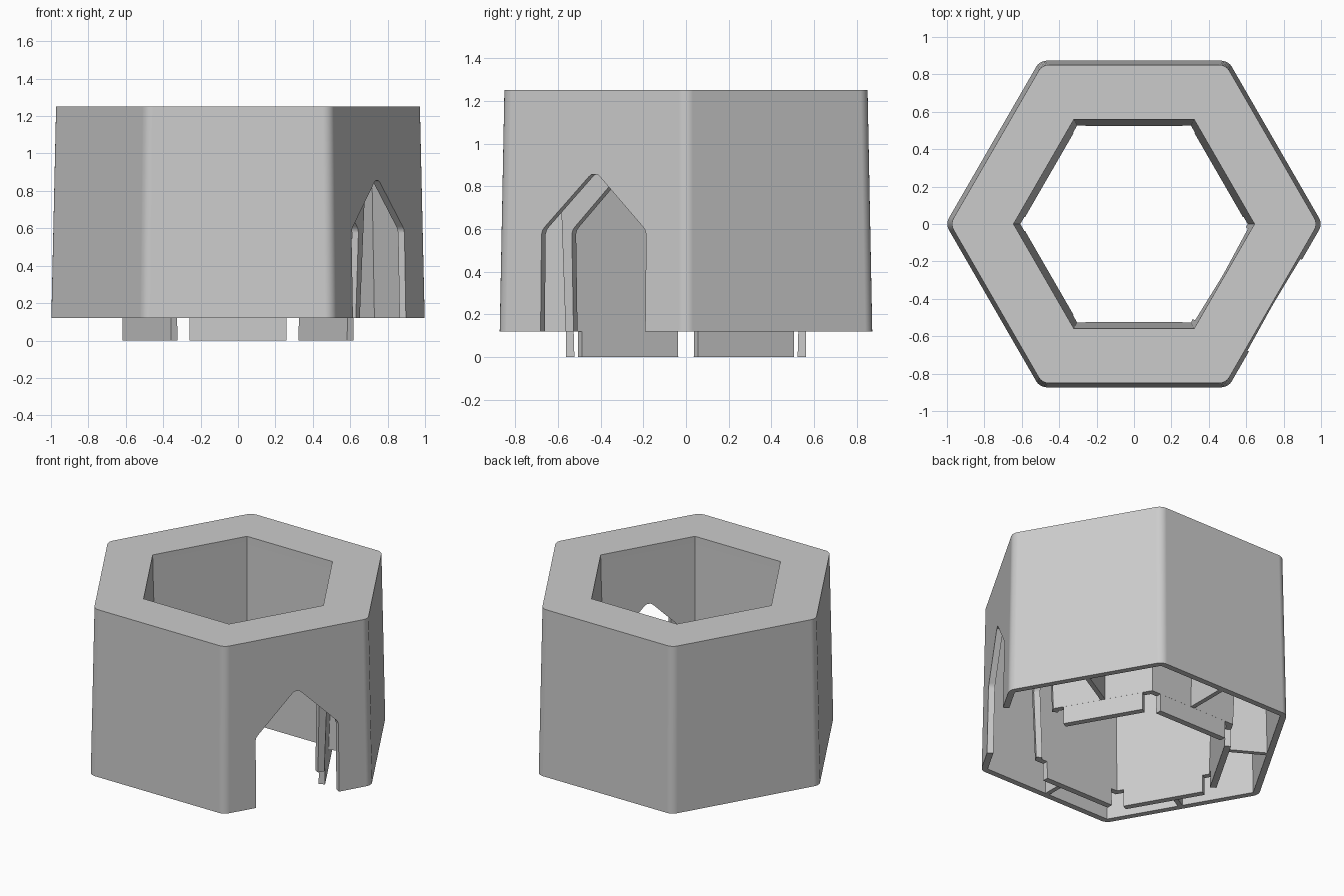
import bpy, bmesh
from math import sin, cos, radians
from mathutils import Matrix

if "Cube" in bpy.data.objects:
    bpy.data.objects.remove(bpy.data.objects["Cube"])

grey = bpy.data.materials.new("plain_grey")
grey.use_nodes = True
grey.diffuse_color = (0.6, 0.6, 0.6, 1)
grey.node_tree.nodes["Principled BSDF"].inputs["Base Color"].default_value = grey.diffuse_color

SKIRT = 0.12     # bottom of the outer wall
TOP = 1.25
CEILING = 1.10   # underside of the top plate
OPEN_FACE = -30  # side with the pointed opening


def finish(name, bm):
    bmesh.ops.recalc_face_normals(bm, faces=bm.faces)
    mesh = bpy.data.meshes.new(name)
    bm.to_mesh(mesh)
    bm.free()
    mesh.materials.append(grey)
    obj = bpy.data.objects.new(name, mesh)
    bpy.context.collection.objects.link(obj)
    return obj


def hexagon(flat, r, steps):
    """Hexagon outline given its flat distance and corner radius."""
    pts = []
    for k in range(6):
        a = radians(60 * k)
        d = (flat - r) / cos(radians(30))
        for i in range(steps + 1):
            b = a + (radians(-30 + 60 * i / steps) if steps else 0)
            pts.append((d * cos(a) + r * cos(b), d * sin(a) + r * sin(b)))
    return pts


def hex_loft(name, levels, r=0, steps=0):
    """Closed hexagonal solid through (z, flat distance) levels."""
    bm = bmesh.new()
    rings = [[bm.verts.new((x, y, z)) for x, y in hexagon(f, r, steps)] for z, f in levels]
    for low, high in zip(rings, rings[1:]):
        for i in range(len(low)):
            j = (i + 1) % len(low)
            bm.faces.new((low[i], low[j], high[j], high[i]))
    bm.faces.new(rings[0])
    bm.faces.new(rings[-1])
    return finish(name, bm)


def prism(name, outline, near, far, angle):
    """Outline of (across, z) points, extruded outward along a side's direction."""
    bm = bmesh.new()
    face = bm.faces.new([bm.verts.new((near, t, z)) for t, z in outline])
    ext = bmesh.ops.extrude_face_region(bm, geom=[face])
    moved = [v for v in ext["geom"] if isinstance(v, bmesh.types.BMVert)]
    bmesh.ops.translate(bm, verts=moved, vec=(far - near, 0, 0))
    bmesh.ops.rotate(bm, verts=bm.verts, matrix=Matrix.Rotation(radians(angle), 3, "Z"))
    return finish(name, bm)


def slab(name, half, z0, z1, near, far, angle):
    return prism(name, [(-half, z0), (half, z0), (half, z1), (-half, z1)], near, far, angle)


def combine(body, tool, operation):
    mod = body.modifiers.new(operation, "BOOLEAN")
    mod.operation = operation
    mod.solver = "EXACT"
    mod.object = tool
    bpy.context.view_layer.objects.active = body
    bpy.ops.object.modifier_apply(modifier=mod.name)
    bpy.data.objects.remove(tool)


# Outer drafted shell with rounded corners, hollowed from below
body = hex_loft("hex_housing", [(SKIRT, 0.873), (TOP, 0.851)], 0.065, 8)
combine(body, hex_loft("cavity", [(0, 0.836), (CEILING, 0.814)]), "DIFFERENCE")

# Inner tube
combine(body, hex_loft("inner_tube", [(SKIRT, 0.564), (CEILING + 0.05, 0.6)]), "UNION")

# Mid-side ribs and bottom tabs on every side but the open one
for angle in range(30, 330, 60):
    combine(body, slab("rib", 0.015, SKIRT, CEILING + 0.05, 0.56, 0.842, angle), "UNION")
    combine(body, slab("tab", 0.26, 0, SKIRT + 0.08, 0.51, 0.5635, angle), "UNION")

# Central bore, straight through the top plate
combine(body, hex_loft("bore", [(-0.1, 0.52), (CEILING, 0.555), (TOP + 0.1, 0.56)]), "DIFFERENCE")

# Pointed opening through both walls
half_arch = [(0.283, -0.1), (0.283, 0.575), (0.277, 0.595), (0.265, 0.61),
             (0.03, 0.845), (0.015, 0.856)]
arch = half_arch + [(-t, z) for t, z in reversed(half_arch)]
combine(body, prism("arch_cutter", arch, 0.4, 1.1, OPEN_FACE), "DIFFERENCE")

# Smooth rounded corners, flat sides
bpy.ops.object.select_all(action="DESELECT")
body.select_set(True)
bpy.context.view_layer.objects.active = body
bpy.ops.object.shade_smooth_by_angle(angle=radians(25))
weighted = body.modifiers.new("weighted_normals", "WEIGHTED_NORMAL")
weighted.keep_sharp = True
